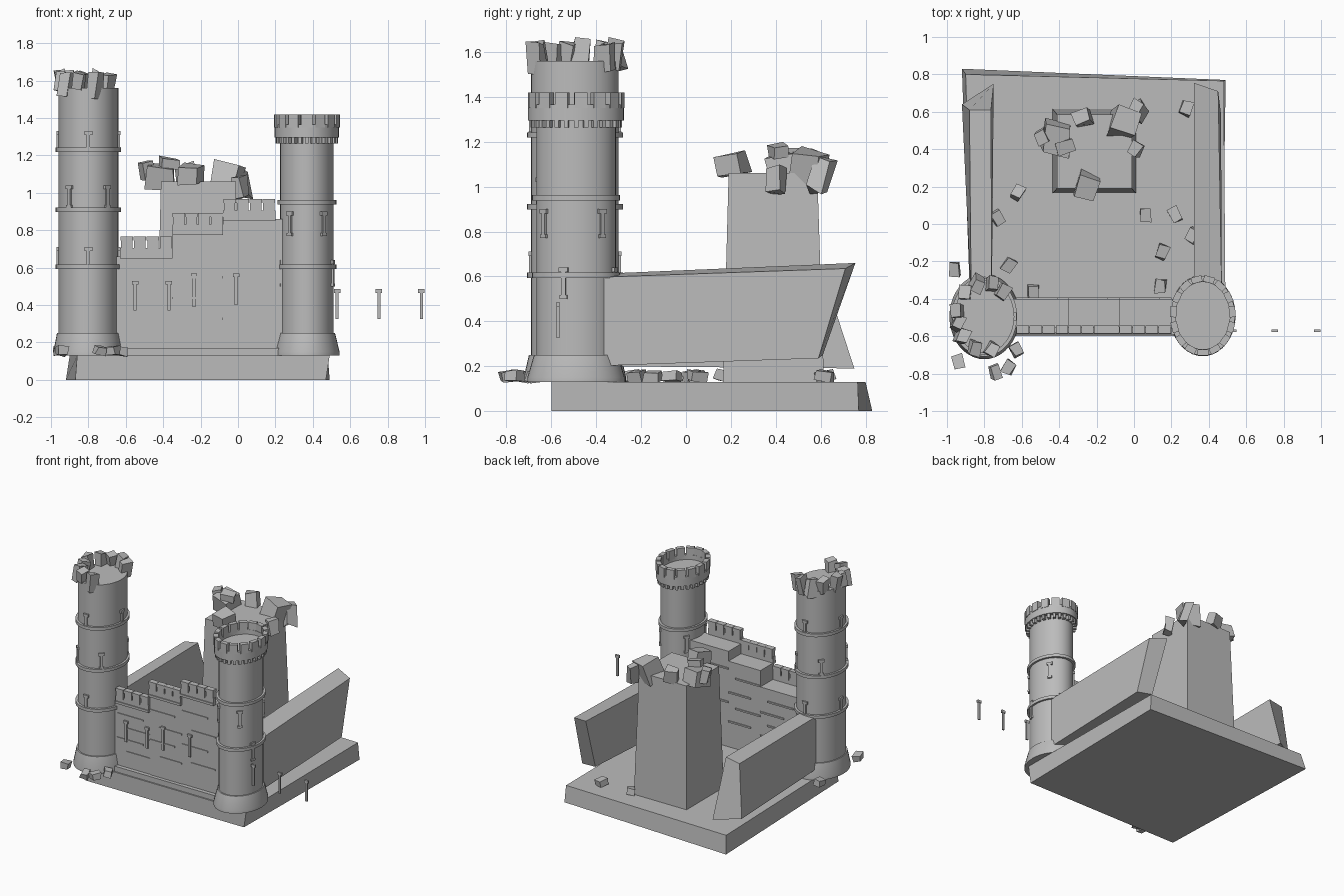
import bpy, bmesh, math, random
from mathutils import Vector, Matrix, Euler

if "Cube" in bpy.data.objects:
    bpy.data.objects.remove(bpy.data.objects["Cube"])
random.seed(4)

stone = bpy.data.materials.new("grey_stone")
stone.diffuse_color = (0.5, 0.5, 0.5, 1)
stone.use_nodes = True
stone.node_tree.nodes["Principled BSDF"].inputs["Base Color"].default_value = stone.diffuse_color


def finish(name, bm, smooth=False):
    bmesh.ops.recalc_face_normals(bm, faces=bm.faces)
    me = bpy.data.meshes.new(name)
    bm.to_mesh(me)
    bm.free()
    me.materials.append(stone)
    ob = bpy.data.objects.new(name, me)
    bpy.context.collection.objects.link(ob)
    if smooth:
        bpy.ops.object.select_all(action='DESELECT')
        ob.select_set(True)
        bpy.context.view_layer.objects.active = ob
        bpy.ops.object.shade_smooth_by_angle(angle=math.radians(35))
    return ob


def add_box(bm, c, size, rot=None, jitter=0.0):
    r = rot if rot is not None else Matrix.Identity(3)
    out = bmesh.ops.create_cube(bm, size=1)
    for v in out['verts']:
        p = Vector([v.co[i] * size[i] * (1 + random.uniform(-jitter, jitter)) for i in range(3)])
        v.co = r @ p + Vector(c)


def span(bm, x0, x1, y0, y1, z0, z1):
    add_box(bm, ((x0 + x1) / 2, (y0 + y1) / 2, (z0 + z1) / 2), (x1 - x0, y1 - y0, z1 - z0))


def hull(name, bottom, top):
    """Solid with matching four-cornered bottom and top rings."""
    bm = bmesh.new()
    b = [bm.verts.new(p) for p in bottom]
    t = [bm.verts.new(p) for p in top]
    bm.faces.new(b)
    bm.faces.new(t)
    for i in range(4):
        j = (i + 1) % 4
        bm.faces.new((b[i], b[j], t[j], t[i]))
    return finish(name, bm)


def lathe(name, centre, profile, sy, n=40):
    """Revolved profile of (radius, z), stretched by sy along y."""
    bm = bmesh.new()
    rings = []
    for r, z in profile:
        rings.append([bm.verts.new((centre[0] + r * math.cos(2 * math.pi * k / n),
                                    centre[1] + sy * r * math.sin(2 * math.pi * k / n), z))
                      for k in range(n)])
    for a, b in zip(rings, rings[1:]):
        for k in range(n):
            m = (k + 1) % n
            bm.faces.new((a[k], a[m], b[m], b[k]))
    bm.faces.new(rings[0])
    bm.faces.new(rings[-1])
    return finish(name, bm, True)


def on_ellipse(centre, rx, ry, deg):
    a = math.radians(deg)
    p = Vector((centre[0] + rx * math.cos(a), centre[1] + ry * math.sin(a), 0))
    yaw = math.atan2(math.sin(a) / ry, math.cos(a) / rx) + math.pi / 2
    return p, Matrix.Rotation(yaw, 3, 'Z')


def add_slit(bm, p, rot, z0, z1, w, foot=True, depth=0.016):
    """Arrow slit: stem with a wider head and optional foot."""
    add_box(bm, (p[0], p[1], (z0 + z1) / 2), (w, depth, z1 - z0), rot)
    add_box(bm, (p[0], p[1], z1 - 0.01), (w * 2.1, depth * 1.2, 0.02), rot)
    if foot:
        add_box(bm, (p[0], p[1], z0 + 0.008), (w * 1.7, depth * 1.2, 0.016), rot)


def tower_profile(flare, rx, bands, top):
    prof = [(flare, 0.13), (flare, 0.15), (rx + 0.008, 0.25), (rx, 0.25)]
    for z in bands:
        prof += [(rx, z - 0.012), (rx + 0.015, z - 0.012), (rx + 0.015, z + 0.012), (rx, z + 0.012)]
    return prof + [(rx, top)]


# base slab
hull("base_slab",
     [(-0.87, -0.6, 0), (0.47, -0.6, 0), (0.49, 0.77, 0), (-0.92, 0.83, 0)],
     [(-0.86, -0.6, 0.13), (0.49, -0.6, 0.13), (0.48, 0.765, 0.13), (-0.9, 0.8, 0.13)])

# left tower, broken at the top
LC, RC = (-0.8, -0.495), (0.368, -0.49)
lathe("left_tower", LC, tower_profile(0.187, 0.16, (0.605, 0.91, 1.23), 1.56), 1.22)
# right tower with hollow crown
prof = tower_profile(0.175, 0.143, (0.605, 0.95), 1.295)
prof += [(0.172, 1.295), (0.172, 1.365), (0.145, 1.365), (0.145, 1.33)]
lathe("right_tower", RC, prof, 1.24)

bm = bmesh.new()
for k in range(15):
    p, r = on_ellipse(RC, 0.158, 0.197, k * 24 + 6)
    add_box(bm, (p.x, p.y, 1.385), (0.058, 0.034, 0.07), r)
finish("crown_merlons", bm)
bm = bmesh.new()
for k in range(28):
    p, r = on_ellipse(RC, 0.152, 0.189, k * 360 / 28)
    add_box(bm, (p.x, p.y, 1.28), (0.02, 0.03, 0.034), r)
finish("crown_corbels", bm)

# arrow slits on the towers
bm = bmesh.new()
for z0, z1, angles in ((0.6, 0.71, (0, 90, 180, 270)), (0.92, 1.04, (50, 130, 232, 308)),
                       (1.23, 1.33, (0, 90, 180, 270))):
    for a in angles:
        p, r = on_ellipse(LC, 0.162, 0.197, a)
        add_slit(bm, p, r, z0, z1, 0.02)
for z0, z1, angles in ((0.77, 0.9, (40, 140, 232, 308)), (0.5, 0.64, (-18, 72, 162, 198))):
    for a in angles:
        p, r = on_ellipse(RC, 0.144, 0.179, a)
        add_slit(bm, p, r, z0, z1, 0.02)
finish("tower_arrow_slits", bm)

# arrow slits on the front wall, and three standing free to the right
bm = bmesh.new()
for x, z0, z1 in ((-0.55, 0.37, 0.53), (-0.37, 0.37, 0.53), (-0.235, 0.39, 0.57), (-0.01, 0.4, 0.57),
                  (0.53, 0.325, 0.485), (0.753, 0.325, 0.485), (0.98, 0.325, 0.485)):
    add_slit(bm, (x, -0.57), None, z0, z1, 0.016, False, 0.012)
finish("wall_arrow_slits", bm)

# stepped front wall, with parapet and merlons on each step
wall, para, strips = bmesh.new(), bmesh.new(), bmesh.new()
span(wall, -0.7, 0.26, -0.59, -0.4, 0.13, 0.17)
for x0, x1, top, front in ((-0.68, -0.35, 0.66, -0.56), (-0.35, -0.08, 0.785, -0.564), (-0.08, 0.25, 0.86, -0.56)):
    span(wall, x0, x1, front, -0.4, 0.14, top)
    a, b = max(x0, -0.63), min(x1, 0.2)
    span(para, a, b, -0.58, -0.55, top, top + 0.045)
    span(para, a, b, -0.587, -0.55, top - 0.01, top + 0.008)
    step = (b - a) / 4
    for k in range(4):
        c = a + step * (k + 0.5)
        span(para, c - 0.03, c + 0.03, -0.582, -0.548, top + 0.03, top + 0.1)
        span(para, c - 0.033, c + 0.033, -0.586, -0.544, top + 0.085, top + 0.107)
    # uneven stone courses, front and back
    for k, f in enumerate((0.3, 0.47, 0.64, 0.82)):
        z = 0.13 + (top - 0.13) * f
        s, e = (a, b - 0.06) if k % 2 else (a + 0.08, b)
        span(strips, s, e, front - 0.006, front + 0.01, z - 0.006, z + 0.006)
        span(strips, s, e, -0.41, -0.392, z - 0.006, z + 0.006)
finish("front_wall", wall)
finish("front_parapet", para)
finish("wall_stone_courses", strips)

# leaning side walls
hull("right_side_wall",
     [(0.33, -0.42, 0.205), (0.47, -0.42, 0.2), (0.465, 0.59, 0.235), (0.34, 0.61, 0.25)],
     [(0.32, -0.42, 0.61), (0.47, -0.42, 0.595), (0.45, 0.71, 0.635), (0.32, 0.755, 0.66)])
hull("left_side_wall",
     [(-0.87, -0.42, 0.2), (-0.76, -0.42, 0.2), (-0.75, 0.75, 0.19), (-0.92, 0.64, 0.2)],
     [(-0.87, -0.42, 0.6), (-0.76, -0.42, 0.61), (-0.765, 0.61, 0.62), (-0.88, 0.61, 0.6)])

# keep
hull("keep",
     [(-0.435, 0.165, 0.13), (0.01, 0.165, 0.13), (0.01, 0.615, 0.13), (-0.435, 0.615, 0.13)],
     [(-0.412, 0.19, 1.06), (-0.012, 0.19, 1.06), (-0.012, 0.585, 1.06), (-0.412, 0.585, 1.06)])


def rubble(name, items, tilt):
    bm = bmesh.new()
    for x, y, z, sx, sy, sz in items:
        r = Euler((random.uniform(-tilt, tilt), random.uniform(-tilt, tilt),
                   random.uniform(-0.6, 0.6))).to_matrix()
        add_box(bm, (x, y, z), (sx, sy, sz), r, 0.2)
    finish(name, bm)


# broken stones on the keep
rubble("keep_broken_stones", [
    (-0.41, 0.46, 1.09, 0.14, 0.15, 0.12), (-0.49, 0.47, 1.12, 0.06, 0.07, 0.09),
    (-0.28, 0.57, 1.1, 0.09, 0.08, 0.1), (-0.255, 0.2, 1.1, 0.1, 0.12, 0.09),
    (-0.06, 0.54, 1.08, 0.13, 0.14, 0.16), (0.01, 0.4, 1.03, 0.06, 0.07, 0.11),
    (0.02, 0.6, 1.05, 0.06, 0.08, 0.15), (-0.37, 0.41, 1.16, 0.1, 0.07, 0.05)], 0.3)

# broken stones around the left tower's rim
items = []
for a in (75, 105, 135, 172, 192, 215, 250, 285, 48):
    p, r = on_ellipse(LC, 0.145, 0.18, a)
    items.append((p.x, p.y, random.uniform(1.57, 1.6), 0.055, 0.07, random.uniform(0.08, 0.14)))
rubble("tower_broken_stones", items, 0.2)

# fallen stones on the ground
spots = [(-0.96, -0.24), (-0.67, -0.22), (-0.73, 0.03), (-0.62, 0.17), (0.06, 0.05), (0.22, 0.05),
         (0.15, -0.15), (0.31, -0.06), (0.14, -0.33), (0.28, 0.62), (0.03, 0.62), (-0.94, -0.74),
         (-0.74, -0.79), (-0.67, -0.77), (-0.63, -0.67), (-0.54, -0.36)]
rubble("fallen_stones", [(x, y, 0.155, 0.055, 0.07, 0.045) for x, y in spots], 0.2)
